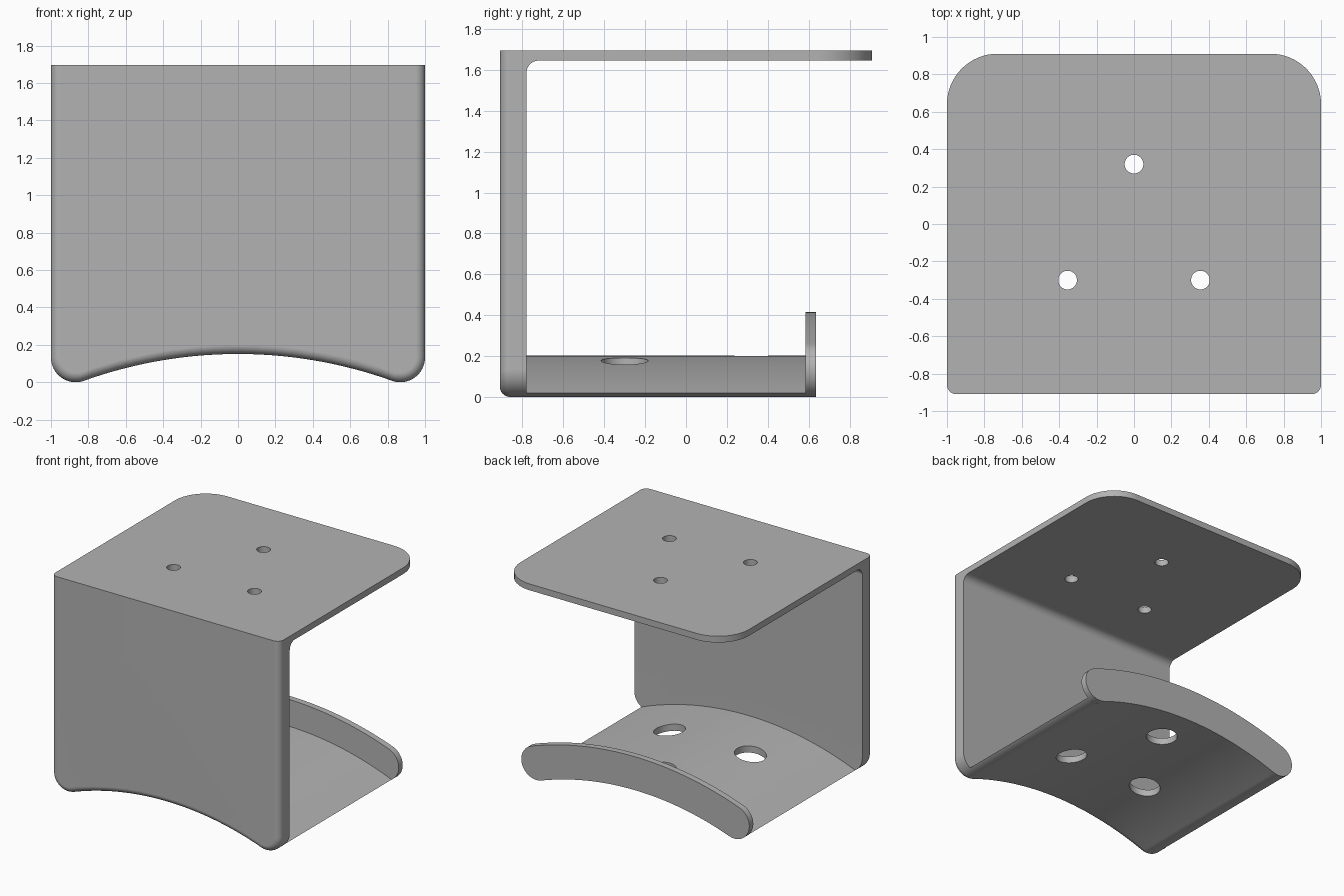
import bpy, bmesh
from math import pi, sin, cos, asin, acos, atan2, hypot

cube = bpy.data.objects.get("Cube")
if cube:
    bpy.data.objects.remove(cube, do_unlink=True)

# Main sizes
TOP, FRONT, BACK, INNER = 1.695, -0.91, 0.91, -0.78
THICK, CAP, ARCH_R, ARCH_Z = 0.05, 0.1325, 2.44, -2.289
MID_R = ARCH_R + CAP
A = asin((1 - CAP) / MID_R)
CAP_X, CAP_Z = 1 - CAP, ARCH_Z + MID_R * cos(A)
HOLES = [(0, 0.32), (-0.355, -0.3), (0.355, -0.3)]

grey = bpy.data.materials.new("plain grey")
grey.use_nodes = True
grey.diffuse_color = (0.45, 0.45, 0.45, 1)
grey.node_tree.nodes["Principled BSDF"].inputs["Base Color"].default_value = (0.45, 0.45, 0.45, 1)


def arc(cx, cz, r, a0, a1, n):
    return [(cx + r * cos(a0 + (a1 - a0) * i / n), cz + r * sin(a0 + (a1 - a0) * i / n))
            for i in range(n + 1)]


def prism(points, place, lo, hi):
    """Extrude a closed 2D outline between two depths."""
    bm = bmesh.new()
    rings = [[bm.verts.new(place(u, v, d)) for u, v in points] for d in (lo, hi)]
    n = len(points)
    for ring in rings:
        bm.faces.new(ring)
    for i in range(n):
        j = (i + 1) % n
        bm.faces.new((rings[0][i], rings[0][j], rings[1][j], rings[1][i]))
    bmesh.ops.remove_doubles(bm, verts=bm.verts, dist=0.0005)
    bmesh.ops.recalc_face_normals(bm, faces=bm.faces)
    return bm


def to_object(name, bm):
    mesh = bpy.data.meshes.new(name)
    bm.to_mesh(mesh)
    bm.free()
    obj = bpy.data.objects.new(name, mesh)
    bpy.context.collection.objects.link(obj)
    mesh.materials.append(grey)
    return obj


def combine(obj, other, operation):
    """Apply a boolean and drop the helper object."""
    other.hide_render = True
    mod = obj.modifiers.new("combine", 'BOOLEAN')
    mod.operation, mod.solver, mod.object = operation, 'EXACT', other
    bpy.context.view_layer.objects.active = obj
    bpy.ops.object.modifier_apply(modifier=mod.name)
    bpy.data.objects.remove(other, do_unlink=True)


def drill(obj, radius, lo, hi):
    for x, y in HOLES:
        ring = arc(x, y, radius, 0, 2 * pi, 40)[:-1]
        combine(obj, to_object("hole_cutter", prism(ring, lambda u, v, d: (u, v, d), lo, hi)), 'DIFFERENCE')


def finish(obj):
    bpy.ops.object.select_all(action='DESELECT')
    obj.select_set(True)
    bpy.context.view_layer.objects.active = obj
    bpy.ops.object.shade_smooth_by_angle(angle=pi / 6)
    mod = obj.modifiers.new("flat panels", 'WEIGHTED_NORMAL')
    mod.keep_sharp = True


def along_y(u, v, d):
    return (u, d, v)


def mirrored(half):
    """Close a right-hand outline with its mirror image."""
    return half + [(-x, z) for x, z in reversed(half)]


def foot(sweep):
    """Half of the arched underside, then the round foot."""
    under = arc(0, ARCH_Z, ARCH_R, pi / 2, pi / 2 - A, 32)
    return under + arc(CAP_X, CAP_Z, CAP, -pi / 2 - A, -pi / 2 - A + sweep, 20)[1:]


# Front plate with arched foot and rounded outer edges
bm = prism(mirrored(foot(pi / 2 + A) + [(1, TOP)]), along_y, FRONT, INNER)
rim = [e for e in bm.edges
       if all(abs(v.co.y - FRONT) < 1e-4 for v in e.verts)
       and not all(v.co.z > TOP - 0.01 for v in e.verts)]
bmesh.ops.bevel(bm, geom=rim, offset=THICK, offset_type='OFFSET', segments=6,
                profile=0.5, affect='EDGES', clamp_overlap=False)
bracket = to_object("front_and_top_plate", bm)

# Top plate with inner fillet and rounded back corners
side = [(INNER - 0.04, TOP), (INNER - 0.04, TOP - 0.11), (INNER, TOP - 0.11)]
side += arc(INNER + 0.06, TOP - 0.11, 0.06, pi, pi / 2, 8)[1:]
side += [(BACK, TOP - THICK), (BACK, TOP)]
bm = prism(side, lambda u, v, d: (d, u, v), -1, 1)
corners = [e for e in bm.edges if all(v.co.y > BACK - 1e-4 for v in e.verts)
           and abs(e.verts[0].co.x - e.verts[1].co.x) < 1e-4]
bmesh.ops.bevel(bm, geom=corners, offset=0.27, segments=16, profile=0.5, affect='EDGES')
combine(bracket, to_object("top_plate", bm), 'UNION')
drill(bracket, 0.05, TOP - 0.2, TOP + 0.2)
bm = bmesh.new()
bm.from_mesh(bracket.data)
bmesh.ops.dissolve_limit(bm, angle_limit=0.005, verts=bm.verts, edges=bm.edges)
bm.to_mesh(bracket.data)
bm.free()
finish(bracket)

# Arched shelf
half = foot(acos((CAP - THICK) / CAP))
ex, ez = half[-1]
half += arc(0, ARCH_Z, hypot(ex, ez - ARCH_Z), atan2(ez - ARCH_Z, ex), pi / 2, 32)[1:]
shelf = to_object("arched_shelf", prism(mirrored(half), along_y, INNER, 0.585))
drill(shelf, 0.115, -0.3, 0.6)
finish(shelf)

# Arched lip with round ends
half = foot(pi) + arc(0, ARCH_Z, ARCH_R + 2 * CAP, pi / 2 - A, pi / 2, 32)[1:]
finish(to_object("back_lip", prism(mirrored(half), along_y, 0.585, 0.635)))
